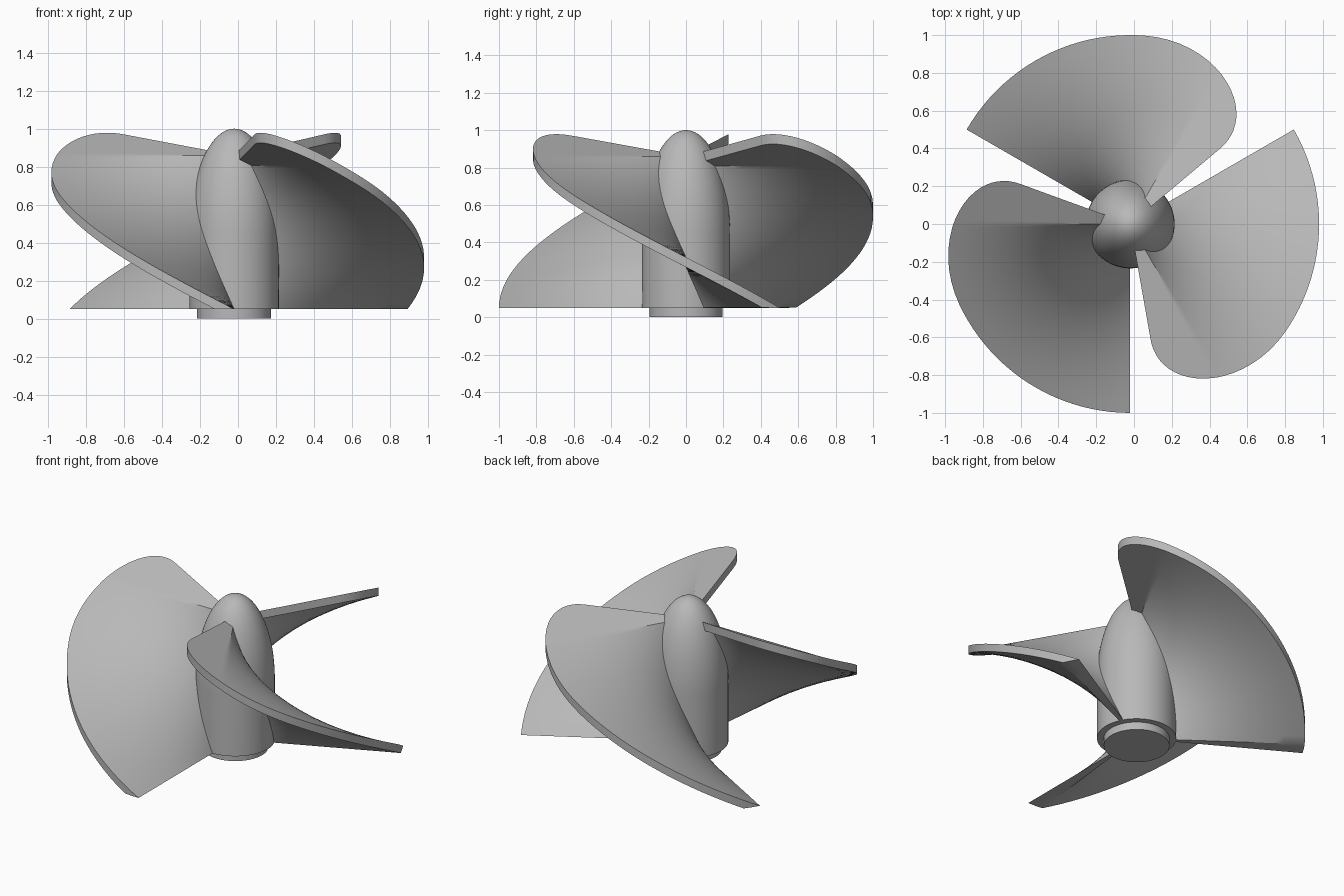
import bpy, bmesh, math

if "Cube" in bpy.data.objects:
    bpy.data.objects.remove(bpy.data.objects["Cube"])

AXIS_X = -0.02
grey = bpy.data.materials.new("propeller_grey")
grey.diffuse_color = (0.48, 0.48, 0.48, 1)
grey.use_nodes = True
grey.node_tree.nodes["Principled BSDF"].inputs["Base Color"].default_value = grey.diffuse_color


def finish(bm, name):
    bmesh.ops.remove_doubles(bm, verts=bm.verts, dist=0.0005)
    bmesh.ops.recalc_face_normals(bm, faces=bm.faces)
    me = bpy.data.meshes.new(name)
    bm.to_mesh(me)
    bm.free()
    me.materials.append(grey)
    ob = bpy.data.objects.new(name, me)
    bpy.context.collection.objects.link(ob)
    bpy.ops.object.select_all(action='DESELECT')
    ob.select_set(True)
    bpy.context.view_layer.objects.active = ob
    bpy.ops.object.shade_smooth_by_angle(angle=math.radians(30))
    return ob


# Hub: stepped foot, straight barrel and elliptical nose, turned on the axis
profile = [(0, 0), (0.195, 0), (0.195, 0.05), (0.235, 0.05)]
for i in range(25):
    a = math.radians(90 * i / 24)
    profile.append((0.235 * math.cos(a), 0.45 + 0.55 * math.sin(a)))
bm = bmesh.new()
vs = [bm.verts.new((r, 0, z)) for r, z in profile]
es = [bm.edges.new(p) for p in zip(vs, vs[1:])]
bmesh.ops.spin(bm, geom=vs + es, cent=(0, 0, 0), axis=(0, 0, 1),
               angle=2 * math.pi, steps=64)
hub = finish(bm, "hub")
hub.location.x = AXIS_X

# Blade: helical sheet that turns into a flat trailing flap after 90 degrees
ROOT, THICK, FOOT, RISE = 0.12, 0.053, 0.05, 0.81
END, BEND = 110, 65
sweep = [0, 3, 6] + [6 + 59 * i / 20 for i in range(1, 21)]
sweep += [BEND + 45 * math.sin(math.pi / 2 * i / 20) for i in range(1, 21)]
sweep = sorted(sweep + [90])
RADIAL = 14


def tip_radius(t):
    u = max(0.0, (t - BEND) / (END - BEND))
    return 0.62 + 0.38 * math.sqrt(max(0.0, 1 - u * u))


def height(t, r):
    if t <= 90:
        return FOOT + RISE * t / 90
    return FOOT + RISE + 0.52 * r * math.sin(math.radians(t - 90))


def add_blade(name, start):
    bm = bmesh.new()
    top, low = [], []
    for t in sweep:
        a = math.radians(start - t)
        top.append([])
        low.append([])
        for j in range(RADIAL + 1):
            r = ROOT + (tip_radius(t) - ROOT) * j / RADIAL
            z = height(t, r)
            x, y = r * math.cos(a), r * math.sin(a)
            top[-1].append(bm.verts.new((x, y, z)))
            # the underside is cut level at the foot
            low[-1].append(bm.verts.new((x, y, max(FOOT, z - THICK)))
                           if t > 0 else top[-1][-1])

    def face(*v):
        v = list(dict.fromkeys(v))
        if len(v) > 2:
            bm.faces.new(v)

    for i in range(len(sweep) - 1):
        for grid in (top, low):
            for j in range(RADIAL):
                face(grid[i][j], grid[i + 1][j], grid[i + 1][j + 1], grid[i][j + 1])
        for j in (0, RADIAL):  # root and rim walls
            face(top[i][j], top[i + 1][j], low[i + 1][j], low[i][j])
    for j in range(RADIAL):  # trailing edge wall
        face(top[-1][j], top[-1][j + 1], low[-1][j + 1], low[-1][j])
    finish(bm, name).location.x = AXIS_X


for n in range(3):
    add_blade(f"blade_{n + 1}", -90 + 120 * n)
